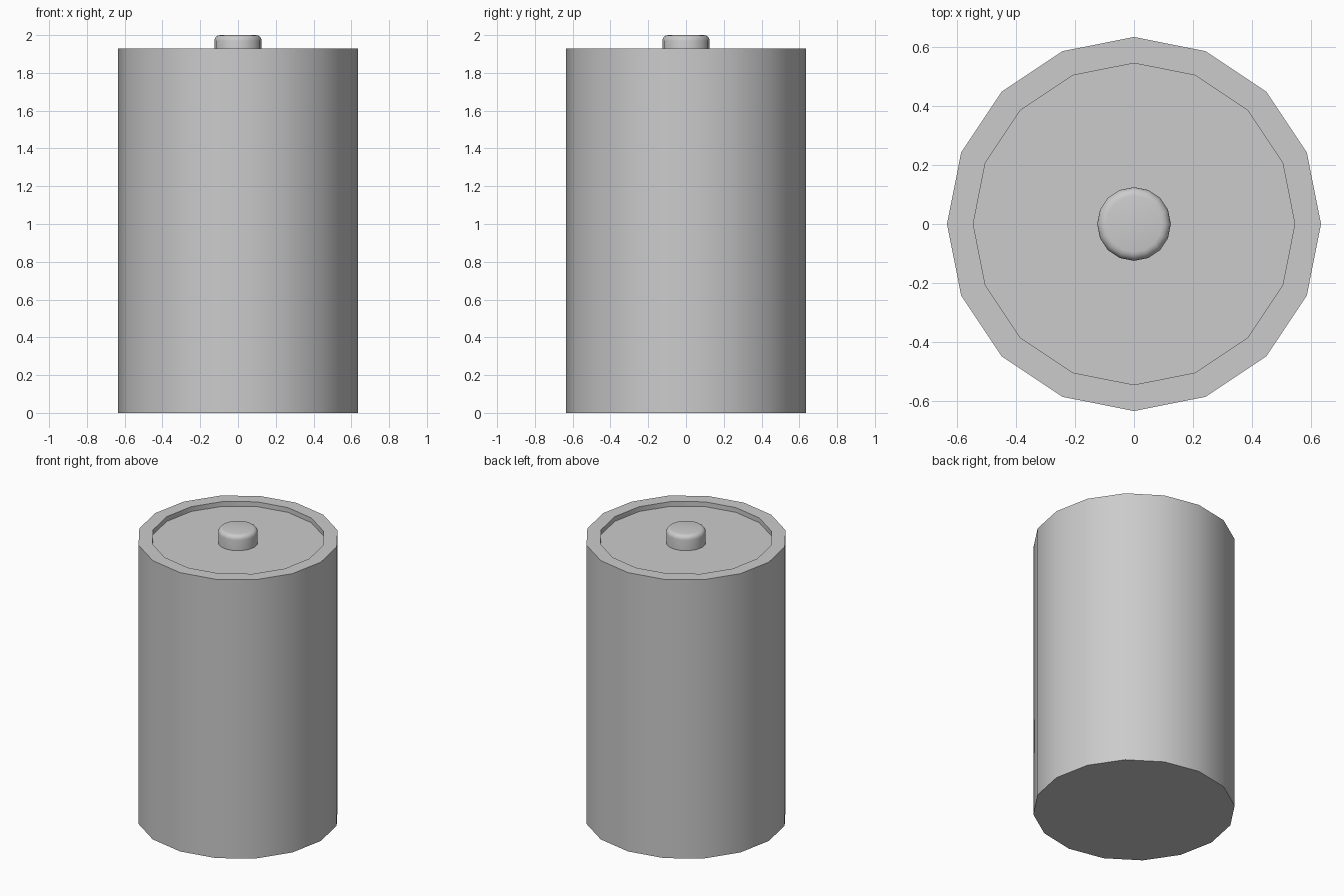
import bpy, bmesh, math

if "Cube" in bpy.data.objects:
    bpy.data.objects.remove(bpy.data.objects["Cube"])

SIDES = 16

def lathe(name, profile):
    """Revolve an (r, z) profile about z, capping both ends."""
    bm = bmesh.new()
    rings = []
    for r, z in profile:
        rings.append([bm.verts.new((r * math.cos(2 * math.pi * i / SIDES),
                                    r * math.sin(2 * math.pi * i / SIDES), z))
                      for i in range(SIDES)])
    for a, b in zip(rings, rings[1:]):
        for i in range(SIDES):
            j = (i + 1) % SIDES
            bm.faces.new((a[i], a[j], b[j], b[i]))
    bm.faces.new(rings[0][::-1])
    bm.faces.new(rings[-1])
    bmesh.ops.recalc_face_normals(bm, faces=bm.faces)
    mesh = bpy.data.meshes.new(name)
    bm.to_mesh(mesh)
    bm.free()
    ob = bpy.data.objects.new(name, mesh)
    bpy.context.collection.objects.link(ob)
    bpy.ops.object.select_all(action='DESELECT')
    ob.select_set(True)
    bpy.context.view_layer.objects.active = ob
    bpy.ops.object.shade_smooth_by_angle(angle=math.radians(35))
    return ob

# Cylindrical body with a raised rim around a shallow recess
FLOOR = 1.897
lathe("battery_body", [(0.634, 0), (0.634, 1.93), (0.545, 1.93), (0.545, FLOOR)])

# Terminal button with a rounded top edge, set into the recess floor
edge = [(0.095 + 0.03 * math.cos(t), 1.97 + 0.03 * math.sin(t))
        for t in (math.pi / 2 * k / 4 for k in range(5))]
lathe("terminal_button", [(0.125, FLOOR - 0.005)] + edge)
